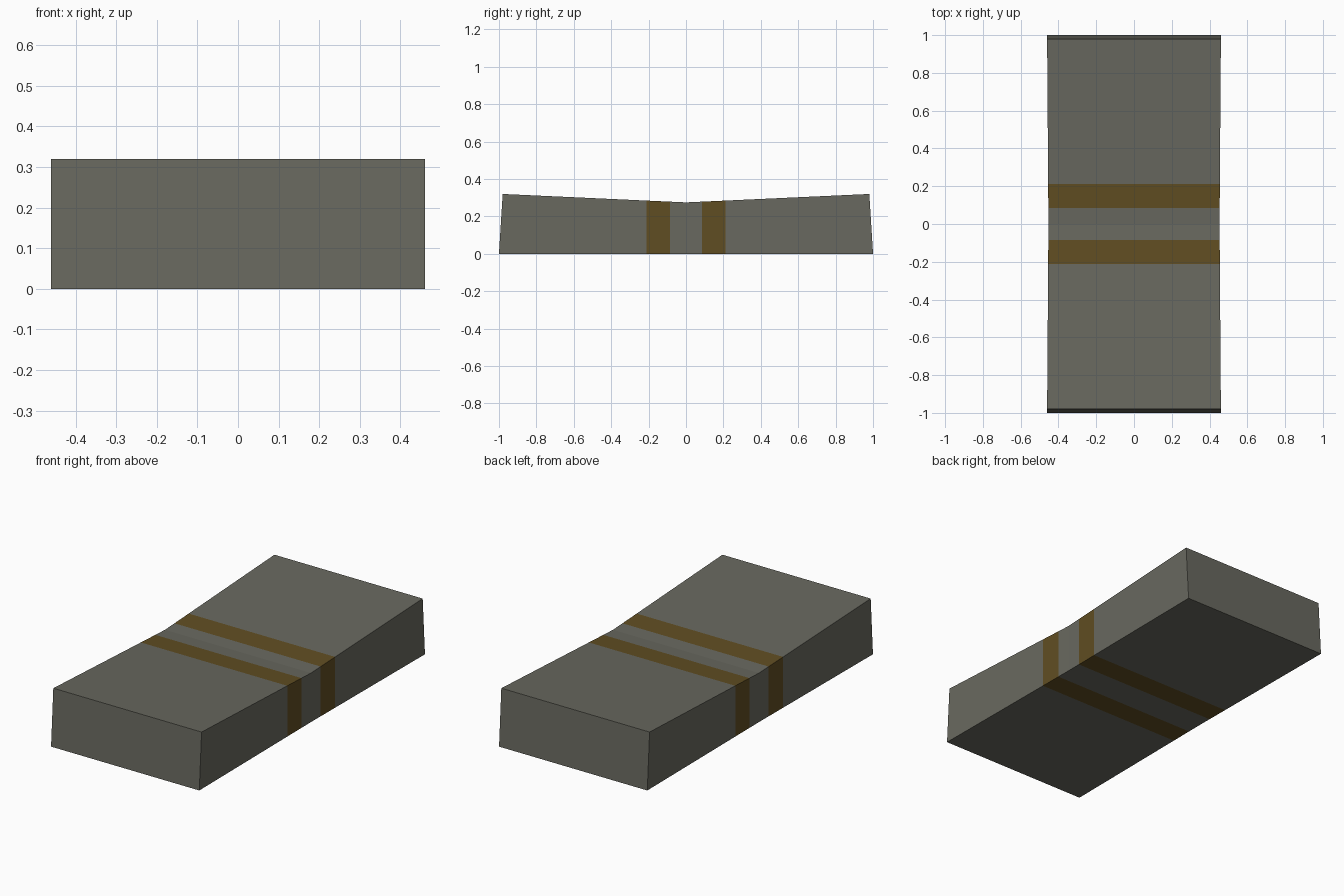
import bpy, bmesh

if "Cube" in bpy.data.objects:
    bpy.data.objects.remove(bpy.data.objects["Cube"])

def material(name, rgb):
    m = bpy.data.materials.new(name)
    m.diffuse_color = (*rgb, 1.0)
    m.use_nodes = True
    m.node_tree.nodes["Principled BSDF"].inputs["Base Color"].default_value = m.diffuse_color
    return m

grey = material("warm grey", (0.14, 0.14, 0.115))
ochre = material("dark ochre", (0.117, 0.075, 0.016))

# Block cross-sections along y: bottom y, top y; top dips and sides pinch at the middle
half = [0.085, 0.212]
stations = [(-1.0, -0.98)] + [(-h, -h) for h in reversed(half)] + [(0, 0)] \
    + [(h, h) for h in half] + [(1.0, 0.98)]

bm = bmesh.new()
rings = []
for yb, yt in stations:
    w = 0.453 + 0.007 * abs(yb)
    z = 0.275 + 0.045 * abs(yt) / 0.98
    rings.append([bm.verts.new(p) for p in
                  ((-w, yb, 0), (w, yb, 0), (w, yt, z), (-w, yt, z))])
for a, b in zip(rings, rings[1:]):
    for i in range(4):
        j = (i + 1) % 4
        bm.faces.new((a[i], a[j], b[j], b[i]))
bm.faces.new(rings[0])
bm.faces.new(rings[-1])
bmesh.ops.recalc_face_normals(bm, faces=bm.faces)

# Two painted bands wrapping around the middle
for f in bm.faces:
    y = abs(sum(v.co.y for v in f.verts) / len(f.verts))
    f.material_index = 1 if half[0] < y < half[1] else 0

mesh = bpy.data.meshes.new("banded_block")
bm.to_mesh(mesh)
bm.free()
mesh.materials.append(grey)
mesh.materials.append(ochre)
bpy.context.collection.objects.link(bpy.data.objects.new("banded_block", mesh))
